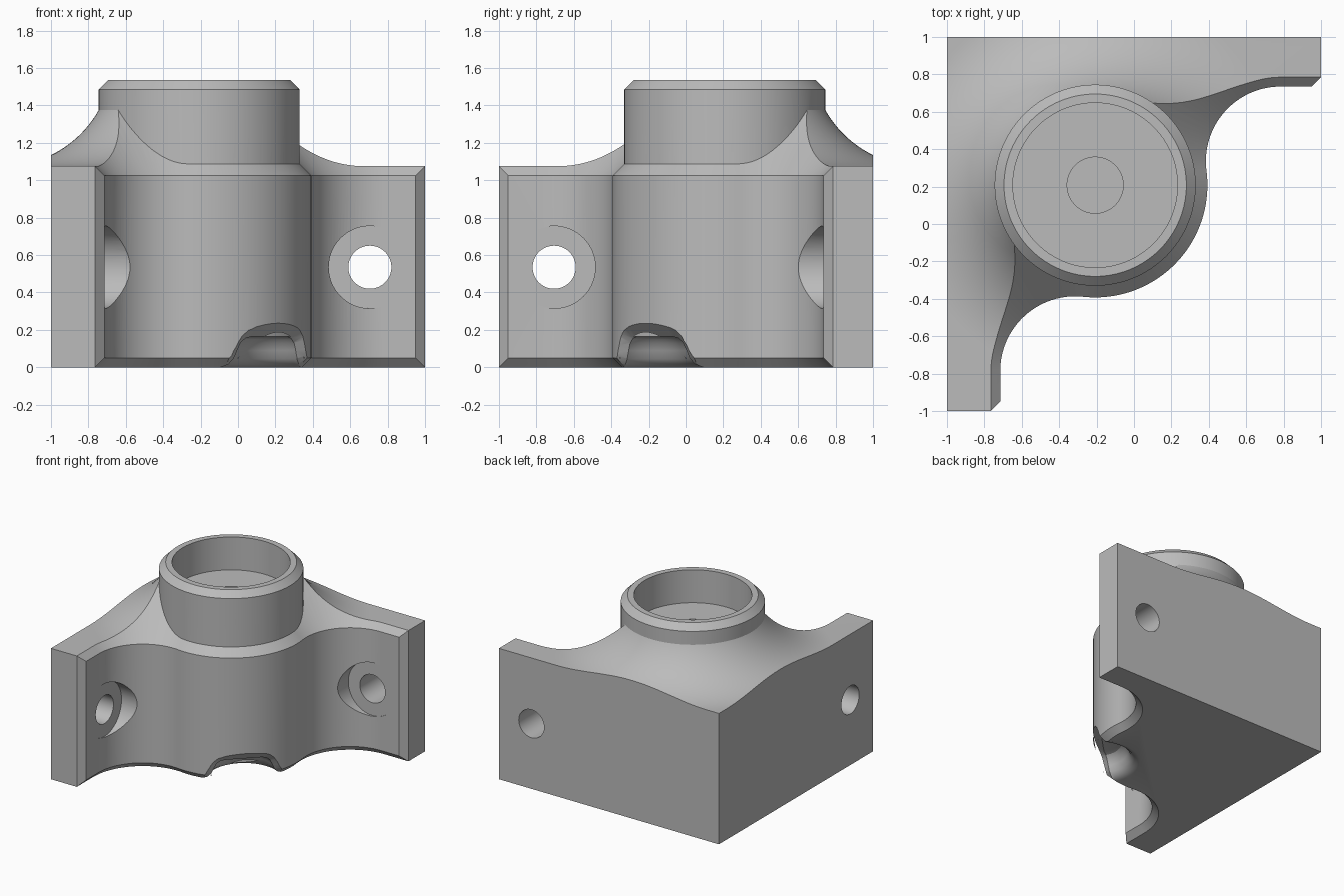
import bpy, bmesh, math
from math import sin, cos, pi, sqrt, atan2
from mathutils import Vector, Matrix

if "Cube" in bpy.data.objects:
    bpy.data.objects.remove(bpy.data.objects["Cube"], do_unlink=True)

grey = bpy.data.materials.new("plain grey")
grey.use_nodes = True
grey.diffuse_color = (0.5, 0.5, 0.5, 1)
grey.node_tree.nodes["Principled BSDF"].inputs["Base Color"].default_value = (0.5, 0.5, 0.5, 1)

AXIS = Vector((-0.2075, 0.2075, 0))   # centre of the socket
BODY_R, FILLET_R = 0.6, 0.4
WALL_Y, WALL_X = 0.735, -0.715        # inner faces of the two walls
CHAMFER = 0.05


def loft(name, rings, matrix=Matrix()):
    """Closed solid through rings of equal length."""
    bm = bmesh.new()
    loops = [[bm.verts.new(matrix @ Vector(p)) for p in ring] for ring in rings]
    n = len(loops[0])
    for a, b in zip(loops, loops[1:]):
        for i in range(n):
            j = (i + 1) % n
            bm.faces.new((a[i], a[j], b[j], b[i]))
    bm.faces.new(loops[0][::-1])
    bm.faces.new(loops[-1])
    bmesh.ops.recalc_face_normals(bm, faces=bm.faces)
    mesh = bpy.data.meshes.new(name)
    bm.to_mesh(mesh)
    bm.free()
    mesh.materials.append(grey)
    obj = bpy.data.objects.new(name, mesh)
    bpy.context.collection.objects.link(obj)
    return obj


def lathe(name, profile, matrix=Matrix.Translation(AXIS), n=128):
    return loft(name, [[(r * cos(2 * pi * i / n), r * sin(2 * pi * i / n), z)
                        for i in range(n)] for r, z in profile], matrix)


def combine(target, tool, operation):
    mod = target.modifiers.new("shape", 'BOOLEAN')
    mod.operation, mod.object, mod.solver = operation, tool, 'EXACT'
    bpy.context.view_layer.objects.active = target
    bpy.ops.object.modifier_apply(modifier=mod.name)
    bpy.data.objects.remove(tool, do_unlink=True)


def arc(cx, cy, r, a, b, n):
    return [(cx + r * cos(a + (b - a) * i / n), cy + r * sin(a + (b - a) * i / n))
            for i in range(n + 1)]


# Concave fillets, each tangent to a wall and to the round body
reach = BODY_R + FILLET_R
fy = WALL_Y - FILLET_R
fx = AXIS.x + sqrt(reach ** 2 - (fy - AXIS.y) ** 2)
gx = WALL_X + FILLET_R
gy = AXIS.y - sqrt(reach ** 2 - (gx - AXIS.x) ** 2)
ang_f = atan2(fy - AXIS.y, fx - AXIS.x)
ang_g = atan2(gy - AXIS.y, gx - AXIS.x)


def outline(inset, z):
    pts = [(2, WALL_Y + inset)]
    pts += arc(fx, fy, FILLET_R + inset, pi / 2, ang_f + pi, 32)
    pts += arc(AXIS.x, AXIS.y, BODY_R - inset, ang_f, ang_g, 48)[1:-1]
    pts += arc(gx, gy, FILLET_R + inset, ang_g + pi, pi, 32)
    pts += [(WALL_X - inset, -2), (-2, -2), (-2, 2), (2, 2)]
    return [(x, y, z) for x, y in pts]


# Block outline with chamfered wall ends
plan = [(-1, 1), (-1, -1), (WALL_X - CHAMFER, -1), (WALL_X + CHAMFER, -0.9),
        (0.9, -0.9), (0.9, WALL_Y - CHAMFER), (1, WALL_Y + CHAMFER), (1, 1)]
bracket = loft("corner_bracket", [[(x, y, z) for x, y in plan] for z in (-0.1, 1.7)])

# Curved front with sloping bevels at bottom and top
slope = 0.36
combine(bracket, loft("front_shape", [outline(CHAMFER, 0), outline(0, CHAMFER),
                                      outline(0, 1.025), outline(slope, 1.025 + slope)]),
        'INTERSECT')

# Flared top sweeping up to the neck
flare_r, flare_x, top_z = 0.588, 1.05, 1.075
flare = [(3.3, -0.2), (3.3, top_z)]
for i in range(25):
    a = math.radians(62) * i / 24
    flare.append((flare_x - flare_r * sin(a), top_z + flare_r * (1 - cos(a))))
combine(bracket, lathe("flare_shape", flare), 'INTERSECT')

# Neck with bevelled rim, then the socket and its centre hole
combine(bracket, lathe("neck", [(0.5375, 0.5), (0.5375, 1.485), (0.4875, 1.535)]), 'UNION')
combine(bracket, lathe("socket", [(0.15, 0.9), (0.15, 1.265), (0.44, 1.265), (0.44, 1.7)]),
        'DIFFERENCE')

# Screw holes with flat seats, one through each wall
HOLE, HOLE_Z = 0.705, 0.535
through_y = Matrix.Translation((HOLE, 0, HOLE_Z)) @ Matrix.Rotation(-pi / 2, 4, 'X')
through_x = Matrix.Translation((0, -HOLE, HOLE_Z)) @ Matrix.Rotation(-pi / 2, 4, 'Y')
for matrix, wall in ((through_y, WALL_Y), (through_x, -WALL_X)):
    seat = wall + 0.004
    combine(bracket, lathe("screw_hole", [(0.22, 0.1), (0.22, seat), (0.115, seat),
                                          (0.115, 1.2)], matrix, 64), 'DIFFERENCE')

# Bell-shaped notch under the front of the body
bell = [(0.325, -0.05), (0.32, 0), (0.28, 0.015), (0.25, 0.045), (0.23, 0.09),
        (0.21, 0.13), (0.18, 0.155), (0.14, 0.165)]
spot = AXIS + Vector((1, -1, 0)).normalized() * 0.57
combine(bracket, lathe("notch", bell, Matrix.Translation(spot), 64), 'DIFFERENCE')


# Bevel around the notch mouth, wrapped around the body
def mouth(radius, grow):
    side = []
    for i, (s, z) in enumerate(bell):
        t = max(0, i - 1) / (len(bell) - 2)
        side.append((s + grow * (1 - t) * 0.8, z + grow * t))
    pts = side + [(-s, z) for s, z in reversed(side)]
    return [(AXIS.x + radius * cos(s / 0.57 - pi / 4),
             AXIS.y + radius * sin(s / 0.57 - pi / 4), z) for s, z in pts]


combine(bracket, loft("notch_bevel", [mouth(0.548, 0), mouth(0.648, 0.1)]), 'DIFFERENCE')

# Smooth curved faces, keep the edges crisp
bpy.ops.object.select_all(action='DESELECT')
bracket.select_set(True)
bpy.context.view_layer.objects.active = bracket
bpy.ops.object.shade_smooth_by_angle(angle=math.radians(25))
